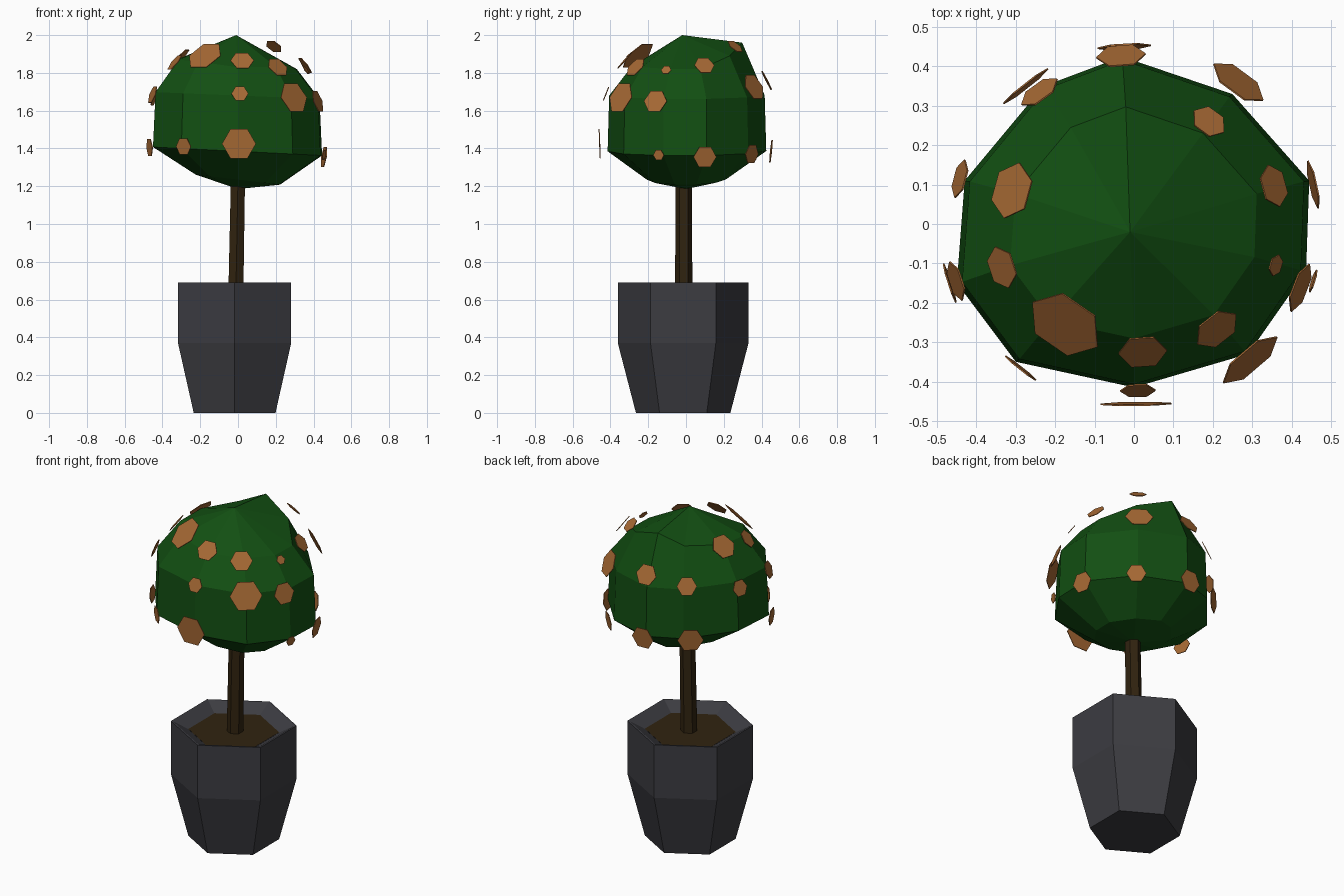
import bpy
import math
from mathutils import Vector


def material(name, rgb):
    m = bpy.data.materials.new(name)
    m.diffuse_color = (*rgb, 1)
    return m


def mesh_object(name, verts, faces, mat):
    me = bpy.data.meshes.new(name)
    me.from_pydata(verts, [], faces)
    me.materials.append(mat)
    ob = bpy.data.objects.new(name, me)
    bpy.context.collection.objects.link(ob)
    return ob


def loft(name, rings, mat, bottom=True, top=True):
    """Join equal rings of points, listed from bottom to top, with quads."""
    n = len(rings[0])
    verts = [p for ring in rings for p in ring]
    faces = [(k * n + i, k * n + (i + 1) % n, (k + 1) * n + (i + 1) % n, (k + 1) * n + i)
             for k in range(len(rings) - 1) for i in range(n)]
    if bottom:
        faces.append(tuple(reversed(range(n))))
    if top:
        faces.append(tuple(range(len(verts) - n, len(verts))))
    return mesh_object(name, verts, faces, mat)


def hexagon(x, y, z, r, start=90):
    return [(x + r * math.cos(math.radians(start + 60 * i)),
             y + r * math.sin(math.radians(start + 60 * i)), z) for i in range(6)]


green = material("leaf green", (0.006, 0.078, 0.006))
orange = material("blossom brown", (0.38, 0.14, 0.034))
slate = material("pot slate", (0.045, 0.045, 0.053))
bark = material("bark and soil", (0.03, 0.017, 0.005))

# Hexagonal pot with sloping inner rim, and soil inside it
CX, CY = -0.018, -0.015
loft("pot", [hexagon(CX, CY, z, r) for z, r in
             ((0, 0.25), (0.37, 0.346), (0.69, 0.346), (0.69, 0.335), (0.645, 0.25))],
     slate, top=False)
mesh_object("soil", hexagon(CX, CY, 0.646, 0.25), [tuple(range(6))], bark)

# Slightly leaning trunk
loft("trunk", [hexagon(-0.012, -0.012, 0.6, 0.046), hexagon(0.0, -0.012, 1.25, 0.043)], bark)

# Foliage ball: one ten-sided outline scaled for each ring
outline = [(0.445, 0.11), (0.25, 0.33), (-0.03, 0.425), (-0.23, 0.35), (-0.43, 0.11),
           (-0.45, -0.15), (-0.30, -0.35), (0.0, -0.415), (0.29, -0.33), (0.437, -0.12)]
crown_z = [1.82, 1.89, 1.96, 1.90, 1.88, 1.87, 1.86, 1.83, 1.83, 1.82]
rings = [
    [(x * 0.5, y * 0.5, 1.235 - 0.06 * x) for x, y in outline],
    [(x, y, 1.385 - 0.05 * x) for x, y in outline],
    [(x * 0.97, y * 0.98, 1.68 - 0.04 * x) for x, y in outline],
    [(x * 0.70, y * 0.70, z) for (x, y), z in zip(outline, crown_z)],
]
verts = [p for ring in rings for p in ring] + [(0, 0, 1.185), (-0.01, -0.02, 2.0)]
faces = []
for i in range(10):
    j = (i + 1) % 10
    faces += [(k * 10 + i, k * 10 + j, k * 10 + 10 + j, k * 10 + 10 + i) for k in range(3)]
    faces += [(40, j, i), (30 + i, 30 + j, 41)]
# Force flat triangles where the rings are uneven
foliage = mesh_object("foliage", verts, faces, green)

# Hexagonal blossoms just off the foliage: x, y, z, radius
blossoms = [
    (-0.175, -0.255, 1.89, 0.10), (0.022, -0.325, 1.865, 0.062), (0.21, -0.267, 1.83, 0.062),
    (0.19, 0.26, 1.94, 0.047), (0.355, 0.097, 1.84, 0.055), (0.295, -0.345, 1.67, 0.09),
    (0.422, -0.162, 1.65, 0.065), (0.01, -0.423, 1.69, 0.045), (-0.288, -0.366, 1.41, 0.05),
    (0.005, -0.457, 1.425, 0.09), (0.455, 0.10, 1.355, 0.062), (-0.452, -0.145, 1.685, 0.052),
    (-0.335, -0.11, 1.855, 0.055), (-0.31, 0.085, 1.875, 0.073), (-0.468, -0.15, 1.405, 0.052),
    (-0.442, 0.115, 1.67, 0.05), (0.265, 0.36, 1.725, 0.078), (-0.033, 0.427, 1.76, 0.063),
    (-0.24, 0.335, 1.71, 0.056), (-0.275, 0.35, 1.40, 0.072), (-0.025, 0.45, 1.385, 0.068),
    (0.275, 0.348, 1.37, 0.055), (0.36, -0.105, 1.815, 0.028), (0.455, -0.145, 1.365, 0.03),
]
for n, (x, y, z, r) in enumerate(blossoms):
    q = Vector((x, y, 0.7 * (z - 1.45))).to_track_quat('Z', 'Y')
    plate = [[Vector((x, y, z)) + q @ Vector(p) for p in hexagon(0, 0, h, r, 0)]
             for h in (-0.002, 0.002)]
    loft("blossom_%02d" % (n + 1), plate, orange)
